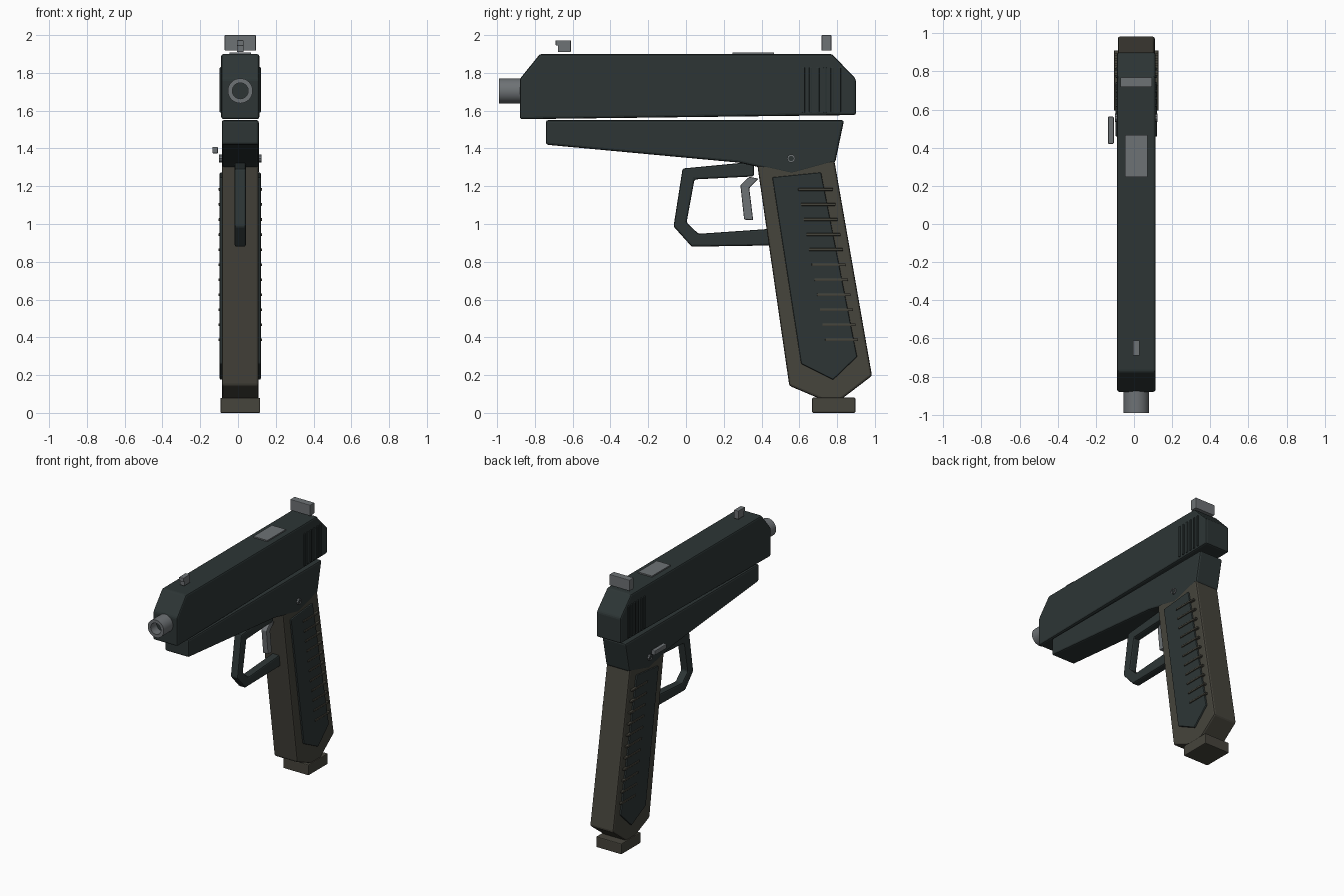
import bpy, bmesh, math
from mathutils import Matrix

if "Cube" in bpy.data.objects:
    bpy.data.objects.remove(bpy.data.objects["Cube"])

CX = 0.012  # centre plane of the body


def material(name, rgb):
    m = bpy.data.materials.new(name)
    m.diffuse_color = (*rgb, 1)
    m.use_nodes = True
    m.node_tree.nodes["Principled BSDF"].inputs["Base Color"].default_value = m.diffuse_color
    return m


DARK = material("dark_steel", (0.026, 0.036, 0.036))
GRIP = material("brown_grip", (0.061, 0.058, 0.045))
METAL = material("grey_metal", (0.155, 0.168, 0.178))


def finish(bm, name, mat, bevel=0.0):
    bmesh.ops.recalc_face_normals(bm, faces=bm.faces)
    me = bpy.data.meshes.new(name)
    bm.to_mesh(me)
    bm.free()
    ob = bpy.data.objects.new(name, me)
    bpy.context.collection.objects.link(ob)
    me.materials.append(mat)
    if bevel:
        mod = ob.modifiers.new("bevel", 'BEVEL')
        mod.width = bevel
        mod.segments = 2
        mod.limit_method = 'ANGLE'
        mod.angle_limit = math.radians(25)
    return ob


def plate(name, profile, half, mat, bevel=0.0, x=CX):
    """Extrude a (y, z) outline symmetrically along x."""
    bm = bmesh.new()
    f = bm.faces.new([bm.verts.new((x - half, y, z)) for y, z in profile])
    ext = bmesh.ops.extrude_face_region(bm, geom=[f])
    for v in ext["geom"]:
        if isinstance(v, bmesh.types.BMVert):
            v.co.x += 2 * half
    return finish(bm, name, mat, bevel)


def box(name, y0, y1, z0, z1, half, mat, bevel=0.0, x=CX):
    return plate(name, [(y0, z0), (y1, z0), (y1, z1), (y0, z1)], half, mat, bevel, x)


def tube(name, centre, axis, r, bore, length, sides, depth, mat):
    """Cylinder with a recessed dark bore at both ends."""
    bm = bmesh.new()
    bmesh.ops.create_cone(bm, cap_ends=True, segments=sides, radius1=r, radius2=r, depth=length)
    caps = [f for f in bm.faces if len(f.verts) == sides]
    for cap in caps:
        bmesh.ops.inset_individual(bm, faces=[cap], thickness=(r - bore) * math.cos(math.pi / sides))
        ext = bmesh.ops.extrude_discrete_faces(bm, faces=[cap])["faces"][0] if depth == 0 else cap
        if depth:
            n = cap.normal.copy()
            res = bmesh.ops.extrude_face_region(bm, geom=[cap])
            ext = [g for g in res["geom"] if isinstance(g, bmesh.types.BMFace)][0]
            for v in ext.verts:
                v.co -= n * depth
            bm.faces.remove(cap)
        ext.material_index = 1
    rot = Matrix.Rotation(math.pi / 2, 4, 'X' if axis == 'Y' else 'Y')
    bmesh.ops.transform(bm, matrix=Matrix.Translation(centre) @ rot, verts=bm.verts)
    ob = finish(bm, name, mat)
    ob.data.materials.append(DARK)
    return ob


# Slide and frame
plate("slide", [(-0.88, 1.555), (0.90, 1.577), (0.90, 1.768), (0.773, 1.90),
                (-0.774, 1.90), (-0.88, 1.768)], 0.101, DARK, 0.012)
plate("frame", [(-0.742, 1.42), (0.28, 1.325), (0.56, 1.262), (0.79, 1.325),
                (0.837, 1.55), (-0.742, 1.55)], 0.098, DARK, 0.012)

# Grip, side panels and base
plate("grip", [(0.378, 1.31), (0.547, 0.143), (0.72, 0.07), (0.82, 0.07),
               (0.985, 0.196), (0.785, 1.34)], 0.097, GRIP, 0.012)
plate("grip_panels", [(0.457, 1.247), (0.61, 0.26), (0.779, 0.175),
                      (0.906, 0.297), (0.715, 1.273)], 0.109, DARK, 0.006)
box("magazine_base", 0.668, 0.897, 0.0, 0.08, 0.105, GRIP, 0.006)

# Grip ridges run through the handle and show on both sides
for i in range(11):
    t = i / 10
    z = 1.183 - 0.796 * t
    box(f"grip_ridge_{i + 1}", 0.594 + 0.143 * t, 0.779 + 0.132 * t,
        z - 0.007, z + 0.007, 0.116, GRIP, 0.003)

# Slide ridges
for i in range(6):
    y = 0.622 + 0.038 * i
    box(f"slide_ridge_{i + 1}", y - 0.008, y + 0.008, 1.59, 1.83, 0.109, DARK, 0.004)

# Trigger guard and trigger
plate("trigger_guard", [(0.36, 1.33), (-0.018, 1.294), (-0.066, 0.987), (0.03, 0.88),
                        (0.50, 0.887), (0.50, 0.978), (0.066, 0.948), (0.003, 1.008),
                        (0.045, 1.236), (0.36, 1.252)], 0.03, DARK, 0.01)
plate("trigger", [(0.288, 1.205), (0.335, 1.25), (0.385, 1.24), (0.335, 1.19),
                  (0.356, 1.02), (0.308, 1.023)], 0.022, METAL, 0.006)

# Barrel
barrel = tube("barrel", (CX, -0.91, 1.705), 'Y', 0.066, 0.042, 0.16, 32, 0.07, METAL)
bpy.context.view_layer.objects.active = barrel
barrel.select_set(True)
bpy.ops.object.shade_smooth_by_angle(angle=math.radians(30))

# Sights and ejection port
plate("front_sight", [(-0.678, 1.91), (-0.61, 1.91), (-0.61, 1.973), (-0.69, 1.973),
                      (-0.69, 1.945), (-0.678, 1.945)], 0.018, METAL, 0.003)
box("rear_sight", 0.718, 0.77, 1.918, 2.0, 0.083, METAL, 0.004)
box("ejection_port", 0.247, 0.467, 1.90, 1.909, 0.058, METAL)

# Frame pin and side lever
tube("frame_pin", (CX, 0.557, 1.347), 'X', 0.022, 0.014, 0.224, 10, 0.006, METAL)
box("side_lever", 0.42, 0.563, 1.374, 1.408, 0.015, METAL, 0.005, x=-0.121)
